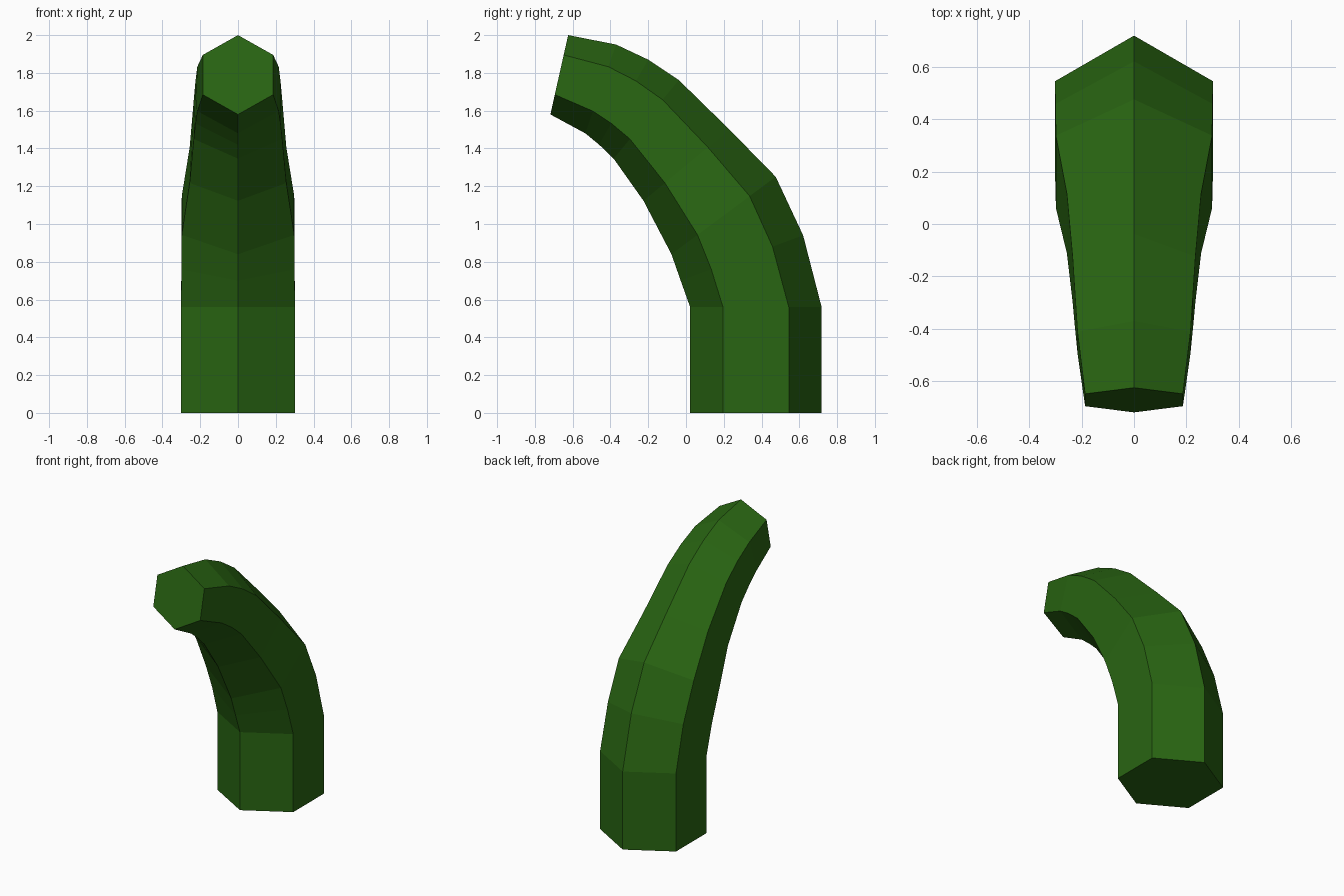
import bpy, bmesh, math
from mathutils import Vector

if "Cube" in bpy.data.objects:
    bpy.data.objects.remove(bpy.data.objects["Cube"])

# Bend profile: (outer y, outer z, inner y, inner z) of each hexagonal ring
RINGS = [
    (0.718, 0.00, 0.022, 0.00),
    (0.718, 0.56, 0.022, 0.56),
    (0.620, 0.94, -0.028, 0.70),
    (0.475, 1.25, -0.077, 0.84),
    (0.230, 1.50, -0.225, 1.123),
    (-0.038, 1.762, -0.383, 1.346),
    (-0.200, 1.87, -0.460, 1.42),
    (-0.370, 1.95, -0.533, 1.48),
    (-0.624, 2.00, -0.718, 1.58),
]
SIDES = 6

green = bpy.data.materials.new("dark green")
green.diffuse_color = (0.022, 0.130, 0.006, 1)
green.use_nodes = True
green.node_tree.nodes["Principled BSDF"].inputs["Base Color"].default_value = green.diffuse_color

# Bent tapering hexagonal stem
bm = bmesh.new()
loops = []
for oy, oz, iy, iz in RINGS:
    outer, inner = Vector((0, oy, oz)), Vector((0, iy, iz))
    centre, arm = (outer + inner) / 2, (outer - inner) / 2
    side = Vector((arm.length, 0, 0))
    loops.append([bm.verts.new(centre + arm * math.cos(a) + side * math.sin(a))
                  for a in (math.tau * k / SIDES for k in range(SIDES))])
for low, high in zip(loops, loops[1:]):
    for k in range(SIDES):
        n = (k + 1) % SIDES
        bm.faces.new((low[k], low[n], high[n], high[k]))

# End caps
bm.faces.new(loops[0])
bm.faces.new(loops[-1])
bmesh.ops.recalc_face_normals(bm, faces=bm.faces)

mesh = bpy.data.meshes.new("bent_stem")
bm.to_mesh(mesh)
bm.free()
mesh.materials.append(green)
stem = bpy.data.objects.new("bent_stem", mesh)
bpy.context.collection.objects.link(stem)
